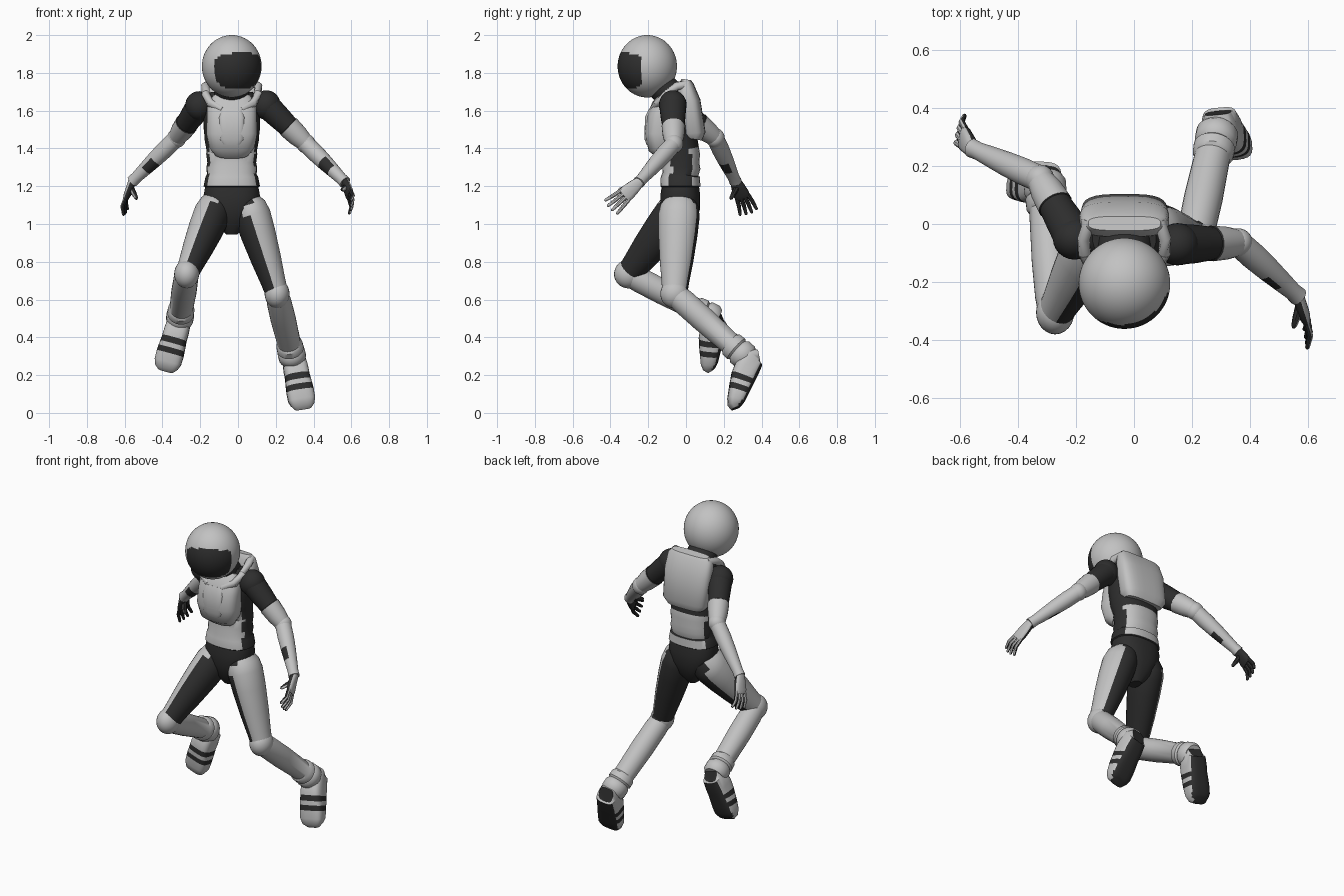
import bpy, bmesh, math
from mathutils import Vector as V

if "Cube" in bpy.data.objects:
    bpy.data.objects.remove(bpy.data.objects["Cube"])


def material(name, c):
    m = bpy.data.materials.new(name)
    m.diffuse_color = (c, c, c, 1)
    m.use_nodes = True
    m.node_tree.nodes["Principled BSDF"].inputs["Base Color"].default_value = m.diffuse_color
    return m


MATS = [material("light grey armour", 0.54), material("dark grey suit", 0.027)]
LIGHT, DARK = 0, 1
CX = -0.033                      # centre line of the upper body


def finish(bm, name):
    me = bpy.data.meshes.new(name)
    bm.to_mesh(me)
    bm.free()
    for m in MATS:
        me.materials.append(m)
    ob = bpy.data.objects.new(name, me)
    bpy.context.collection.objects.link(ob)
    return ob


def loft(name, stations, ref=(1, 0, 0), n=20, e=2.0, rule=LIGHT):
    """Skin rings (point, a, b) along a path; a lies along ref.
    rule is a material or a function (centre, normal, station)."""
    bm = bmesh.new()
    pts = [V(s[0]) for s in stations]
    rings = []
    for i, (_, a, b) in enumerate(stations):
        t = (pts[min(i + 1, len(pts) - 1)] - pts[max(i - 1, 0)]).normalized()
        u = V(ref)
        u = (u - t * u.dot(t)).normalized()
        v = t.cross(u)
        ring = []
        for k in range(n):
            w = 2 * math.pi * (k + 0.5) / n
            c, s = math.cos(w), math.sin(w)
            c = math.copysign(abs(c) ** (2 / e), c)
            s = math.copysign(abs(s) ** (2 / e), s)
            ring.append(bm.verts.new(pts[i] + u * a * c + v * b * s))
        rings.append(ring)
    tag = {}
    for i in range(len(rings) - 1):
        for k in range(n):
            j = (k + 1) % n
            tag[bm.faces.new((rings[i][k], rings[i][j], rings[i + 1][j], rings[i + 1][k]))] = i
    tag[bm.faces.new(rings[0])] = 0
    tag[bm.faces.new(rings[-1])] = len(rings) - 2
    bmesh.ops.recalc_face_normals(bm, faces=bm.faces)
    for f, i in tag.items():
        f.material_index = rule(f.calc_center_median(), f.normal, i) if callable(rule) else rule
    return finish(bm, name)


def line(p, q, prof):
    """Stations along a straight line from (fraction, a, b) rows."""
    p, q = V(p), V(q)
    return [(p.lerp(q, f), a, b) for f, a, b in prof]


def ball(name, c, r, rule=LIGHT, seg=24):
    bm = bmesh.new()
    bmesh.ops.create_uvsphere(bm, u_segments=seg, v_segments=seg * 2 // 3, radius=1)
    for v in bm.verts:
        v.co = V((v.co.x * r[0], v.co.y * r[1], v.co.z * r[2])) + V(c)
    bm.normal_update()
    for f in bm.faces:
        f.material_index = rule(f.calc_center_median(), f.normal, 0) if callable(rule) else rule
    return finish(bm, name)


def upright(name, rows, **kw):
    """Loft of horizontal rings from (z, y, half width, half depth)."""
    return loft(name, [((CX, y, z), a, b) for z, y, a, b in rows], **kw)


# Helmet with a dark visor turned to one side
HC = V((CX, -0.205, 1.835))


def visor(c, n, i):
    d = c - HC
    az = math.degrees(math.atan2(d.x, -d.y)) - 22
    el = math.degrees(math.asin(max(-1, min(1, d.z / 0.165)))) + 10
    return DARK if (abs(az) / 58) ** 4 + (abs(el) / 35) ** 4 < 1 else LIGHT


ball("helmet", HC, (0.158, 0.157, 0.165), visor, 60)
loft("neck", line((CX, -0.02, 1.62), (CX, -0.17, 1.77), [(0, .11, .10), (.4, .095, .08), (1, .085, .08)]), rule=DARK)

# Torso: ribbed light belly and back, dark flanks and pelvis
upright("torso", [
    (.945, -.03, .03, .04), (1.0, -.03, .08, .08), (1.08, -.03, .135, .105), (1.15, -.03, .15, .106),
    (1.195, -.03, .142, .10), (1.2, -.03, .15, .107), (1.25, -.03, .14, .104), (1.262, -.03, .132, .096),
    (1.30, -.025, .135, .102), (1.325, -.025, .13, .096), (1.37, -.025, .136, .10), (1.39, -.025, .134, .095),
    (1.45, -.04, .145, .10), (1.55, -.05, .15, .105), (1.64, -.05, .155, .095), (1.70, -.05, .11, .07)],
    e=2.4, n=28, rule=lambda c, n, i: LIGHT if 1.2 < c.z < 1.42 and abs(n.y) > .5 else DARK)
upright("chest_plate", [
    (1.385, -.10, .095, .06), (1.415, -.125, .122, .078), (1.48, -.14, .135, .08),
    (1.56, -.13, .132, .078), (1.63, -.115, .13, .065), (1.675, -.10, .10, .045)], e=2.8, n=28)
upright("chest_panel", [(1.43, -.165, .05, .045), (1.45, -.17, .068, .05),
                        (1.56, -.168, .07, .05), (1.59, -.155, .06, .045)], e=5, n=24)
upright("backpack", [(1.45, .035, .125, .05), (1.48, .04, .148, .064), (1.65, .015, .155, .062),
                     (1.74, -.002, .148, .042), (1.765, .002, .125, .025)], e=3.2, n=28)

for s, side in ((-1, "left"), (1, "right")):
    # Raised collar running from backpack to chest
    loft(side + "_collar", [((CX + s * x, y, z), r, r) for x, y, z, r in (
        (.12, .01, 1.74, .022), (.14, -.05, 1.73, .022), (.138, -.10, 1.69, .022),
        (.115, -.15, 1.64, .022), (.05, -.175, 1.605, .02))], ref=(0, .6, 1), n=12)


# Arms
def hand(side, wrist, tip, back, thumb):
    wrist, tip = V(wrist), V(tip)
    L = (tip - wrist).length
    d = (tip - wrist).normalized()
    b = V(back)
    b = (b - d * b.dot(d)).normalized()
    w = d.cross(b)
    rule = lambda c, n, i: LIGHT if n.dot(b) > .25 else DARK
    knuckle = wrist + d * L * .52
    loft(side + "_palm", line(wrist - d * .01, knuckle,
         [(0, .026, .022), (.35, .036, .02), (.8, .043, .019), (1, .038, .013)]), ref=w, n=14, e=2.6, rule=rule)
    for k in range(4):
        o = (k - 1.5) * .021
        p = knuckle - d * .012 + w * o
        reach = L * (.50 - .04 * abs(k - 1.6))
        q = p + d * reach * .55 + w * o * .25
        r = p + d * reach + w * o * .5 - b * .022
        loft("%s_finger_%d" % (side, k + 1), [(p, .0115, .0115), (q, .011, .011),
             (r, .008, .008), (r + (r - q) * .12, .003, .003)], ref=w, n=8, rule=rule)
    p, r = wrist + d * L * .15, V(thumb)
    loft(side + "_thumb", line(p, r, [(0, .016, .016), (.55, .014, .014), (.9, .010, .010), (1, .004, .004)]),
         ref=w, n=8, rule=rule)


def arm(side, s, shoulder, elbow, wrist, tip, back, thumb):
    ball(side + "_shoulder", shoulder, (.075, .073, .078), DARK)
    loft(side + "_upper_arm", line(shoulder, elbow, [
        (0, .07, .072), (.3, .064, .066), (.55, .058, .058), (.56, .062, .062), (.8, .057, .057), (1, .046, .046)]),
        rule=lambda c, n, i: DARK if i < 3 else LIGHT)
    ball(side + "_elbow", elbow, (.05, .05, .052))
    patch = V((-s * .6, -.7, -.3))
    loft(side + "_forearm", line(elbow, wrist, [
        (0, .046, .046), (.25, .047, .047), (.48, .043, .043), (.7, .037, .037), (.9, .031, .031), (1, .033, .033)]),
        rule=lambda c, n, i: DARK if i == 2 and n.dot(patch) > .2 else LIGHT)
    hand(side, wrist, tip, back, thumb)


arm("left", -1, (-.205, -.05, 1.625), (-.325, .155, 1.455), (-.56, .262, 1.225), (-.622, .34, 1.055),
    (-.9, .1, .35), (-.535, .235, 1.13))
arm("right", 1, (.15, -.07, 1.63), (.36, -.065, 1.425), (.567, -.25, 1.22), (.62, -.405, 1.08),
    (.9, .3, .15), (.55, -.36, 1.18))


# Legs
def leg(side, s, hip, knee, ankle, heel, toe, sole):
    out = V((s, -.3, 0)).normalized()
    front = V((s * .6, -.8, 0))

    def thigh_rule(c, n, i):
        return LIGHT if n.dot(out) > .3 or (i == 1 and n.dot(front) > .3) else DARK
    loft(side + "_thigh", line(hip, knee, [
        (-.13, .06, .07), (-.04, .088, .10), (.08, .098, .11), (.3, .093, .104), (.6, .08, .09),
        (.85, .066, .074), (1, .06, .066)]), n=28, rule=thigh_rule)
    ball(side + "_knee", knee, (.066, .076, .076),
         lambda c, n, i: DARK if n.dot(V((0, .9, .43))) > .8 else LIGHT)
    # Shin with ridged boot cuffs
    loft(side + "_shin", line(knee, ankle, [
        (0, .058, .06), (.12, .065, .067), (.4, .067, .067), (.78, .062, .06), (.80, .07, .07), (.87, .072, .072),
        (.89, .063, .063), (.92, .073, .075), (1.0, .073, .075), (1.04, .06, .06)]), n=24)
    # Boot: light shell, dark cross bands on top, dark sole
    sole = V(sole).normalized()

    def boot_rule(c, n, i):
        return DARK if n.dot(sole) > .6 or i in (3, 5) else LIGHT
    h, t = V(heel), V(toe)
    w = (t - h).cross(sole)
    rows = [(-.14, .045, .04), (-.08, .06, .06), (.2, .066, .068), (.38, .066, .066), (.50, .069, .061),
            (.60, .071, .058), (.72, .073, .053), (.9, .072, .046), (1, .062, .038), (1.05, .045, .025)]
    d = (t - h).normalized()
    nrm = (sole - d * sole.dot(d)).normalized()
    loft(side + "_boot", [(p + nrm * (.055 - b), a, b) for p, a, b in line(h, t, rows)],
         ref=w, n=24, e=3.4, rule=boot_rule)


leg("left", -1, (-.125, -.035, 1.08), (-.272, -.305, .735), (-.308, .145, .50),
    (-.312, .165, .475), (-.378, .11, .25), (0, .96, -.27))
leg("right", 1, (.065, -.035, 1.08), (.207, -.06, .63), (.288, .315, .295),
    (.297, .355, .27), (.342, .245, .05), (0, .87, -.5))

# Smooth shading with sharp edges kept
bpy.ops.object.select_all(action='SELECT')
bpy.context.view_layer.objects.active = bpy.data.objects["torso"]
bpy.ops.object.shade_smooth_by_angle(angle=math.radians(40))
